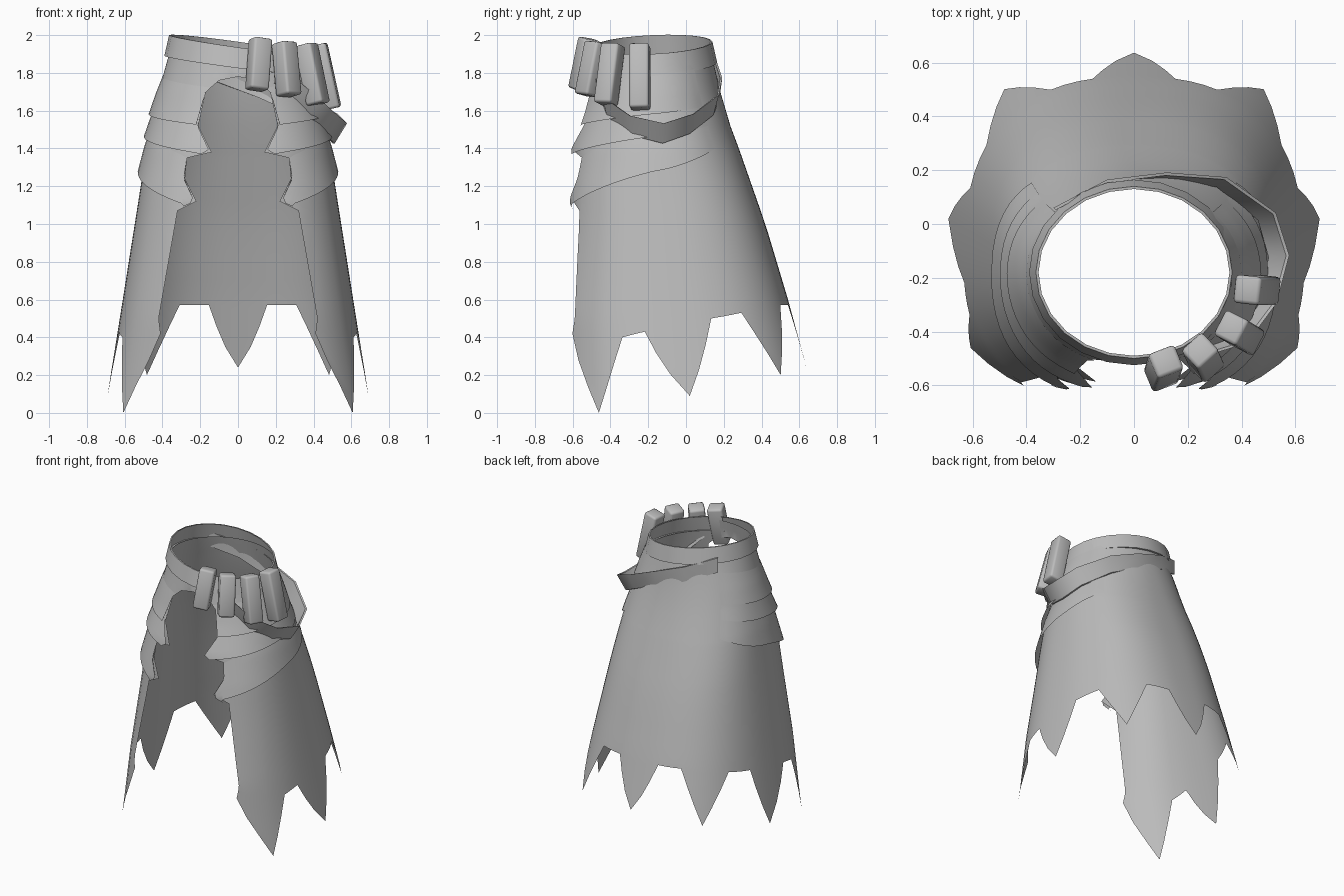
import bpy, bmesh, math
from mathutils import Vector, Matrix

if "Cube" in bpy.data.objects:
    bpy.data.objects.remove(bpy.data.objects["Cube"])

grey = bpy.data.materials.new("worn grey cloth")
grey.use_nodes = True
grey.diffuse_color = (0.5, 0.5, 0.5, 1)
grey.node_tree.nodes["Principled BSDF"].inputs["Base Color"].default_value = (0.5, 0.5, 0.5, 1)


def make_object(name, bm, mirror=False, angle=40):
    bmesh.ops.remove_doubles(bm, verts=bm.verts, dist=0.0005)
    bmesh.ops.recalc_face_normals(bm, faces=bm.faces)
    mesh = bpy.data.meshes.new(name)
    bm.to_mesh(mesh)
    bm.free()
    mesh.materials.append(grey)
    for p in mesh.polygons:
        p.use_smooth = True
    mesh.set_sharp_from_angle(angle=math.radians(angle))
    obj = bpy.data.objects.new(name, mesh)
    bpy.context.collection.objects.link(obj)
    if mirror:
        obj.modifiers.new("mirror", "MIRROR").merge_threshold = 0.002
    return obj


def sheet(rows, closed=False):
    """Quad sheet through rows of points."""
    bm = bmesh.new()
    grid = [[bm.verts.new(p) for p in row] for row in rows]
    for r0, r1 in zip(grid, grid[1:]):
        n = len(r0)
        for j in range(n if closed else n - 1):
            k = (j + 1) % n
            bm.faces.new((r0[j], r0[k], r1[k], r1[j]))
    return bm


def lerp_table(table, t):
    """Piecewise linear lookup, keys ascending."""
    if t <= table[0][0]:
        return table[0][1]
    for (a, va), (b, vb) in zip(table, table[1:]):
        if t <= b:
            return va + (vb - va) * (t - a) / (b - a)
    return table[-1][1]


# Cloth cross-section by height: half width, back and front reach
WIDTH = [(0, .705), (.1, .69), (.6, .61), (1.2, .515), (1.4, .485), (1.7, .42), (1.9, .365)]
BACK = [(0, .69), (.25, .635), (.6, .54), (1, .42), (1.4, .28), (1.6, .205), (1.9, .135)]
FRONT = [(0, -.7), (.5, -.69), (1, -.63), (1.4, -.595), (1.6, -.545), (1.9, -.495)]
CENTRE = [(.1, -.06), (1.9, -.18)]
POWER = [(1.2, 2.5), (1.85, 2.0)]

# Half width of the torn front opening by height
OPENING = [(.42, .41), (.5, .42), (1.07, .32), (1.12, .22), (1.24, .28), (1.35, .27),
           (1.38, .14), (1.52, .21), (1.7, .17), (1.76, .1), (1.78, 0)]


def opening_angle(z):
    x = lerp_table(OPENING, z)
    s = (x / lerp_table(WIDTH, z)) ** (lerp_table(POWER, z) / 2)
    return math.pi - math.asin(s)


def cloth(theta, z, off=0.0):
    """Point on the cloth; theta runs from the back (0) to the front (pi)."""
    theta = min(theta, opening_angle(z))
    cy, e = lerp_table(CENTRE, z), 2 / lerp_table(POWER, z)
    s, c = max(math.sin(theta), 0), math.cos(theta)
    reach = lerp_table(BACK, z) - cy if c > 0 else cy - lerp_table(FRONT, z)
    x = (lerp_table(WIDTH, z) + off) * s ** e if s > 1e-6 else 0
    return Vector((x, cy + math.copysign((reach + off) * abs(c) ** e, c), z))


def angle_of(x, y, z):
    cy, h = lerp_table(CENTRE, z), lerp_table(POWER, z) / 2
    d = y - cy
    reach = lerp_table(BACK, z) - cy if d > 0 else cy - lerp_table(FRONT, z)
    return math.atan2((x / lerp_table(WIDTH, z)) ** h,
                      math.copysign((abs(d) / reach) ** h, d))


# Ragged skirt: hem points from the back tip round to the front edge
HEM = [(0, .64, .24), (.155, .545, .57), (.31, .5, .57), (.46, .475, .2), (.53, .28, .53),
       (.6, .13, .5), (.69, .02, .09), (.64, -.22, .43), (.62, -.34, .4), (.59, -.45, 0),
       (.41, -.63, .42)]
hem = [(angle_of(*p), p[2]) for p in HEM]
columns = []
for (a, za), (b, zb) in zip(hem, hem[1:]):
    columns += [(a + (b - a) * i / 3, za + (zb - za) * i / 3) for i in range(3)]
last = hem[-1][0]
columns += [(last + (math.pi - last) * i / 8, .42) for i in range(9)]

levels = [1.9, 1.84] + [z for z, x in reversed(OPENING) if z > 1] + [.95, .82, .7, .6]
rows = [[cloth(t, z) for t, h in columns] for z in levels]
for i in range(1, 7):
    rows.append([cloth(t, .6 + (h - .6) * i / 6) for t, h in columns])
make_object("ragged_skirt", sheet(rows), mirror=True)

# Overlapping draped wraps that blend into the cloth towards the back
for name, front_z, back_z, height in (("upper_wrap", 1.52, 1.62, .2),
                                      ("middle_wrap", 1.37, 1.52, .2),
                                      ("lower_wrap", 1.08, 1.4, .24)):
    rows = []
    for r in range(9):
        row = []
        for i in range(25):
            f = i / 24
            theta = .85 + (math.pi - .85) * f
            z = back_z + (front_z - back_z) * min(1, f * 1.15) + height * (1 - r / 8)
            fade = min(1, f * 3)
            row.append(cloth(theta, z, .002 + .026 * fade * r / 8))
        rows.append(row)
    make_object(name, sheet(rows), mirror=True)

# Waist belt, flared and tilted down to one side
rows = []
for drop, rx, ry in ((.11, .375, .33), (.11, .39, .345), (0, .365, .32), (0, .355, .31)):
    ring = []
    for i in range(24):
        a = math.tau * i / 24
        s, c = math.sin(a), math.cos(a)
        ring.append((rx * s, -.18 + ry * c, 1.95 - .05 * s + .015 * c - drop))
    rows.append(ring)
make_object("waist_belt", sheet(rows, closed=True), angle=30)

# Loose strap hanging off one hip and rising across the back
PATH = [(.2, -.5, 1.8), (.4, -.43, 1.62), (.5, -.29, 1.52), (.545, -.12, 1.48), (.5, .03, 1.53),
        (.33, .16, 1.63), (.12, .185, 1.72), (-.1, .165, 1.8), (-.3, .06, 1.88)]
rows = []
for p in PATH:
    out = Vector((p[0], p[1] + .18, 0)).normalized()
    lean = out * (.03 * max(0, p[0]) / .5) + Vector((0, 0, .053))
    c = Vector(p)
    rows.append([c - lean, c + lean, c + lean - out * .012, c - lean - out * .012])
make_object("hanging_strap", sheet(rows, closed=True), angle=50)

# Belt pouches: bevelled blocks leaning outwards
POUCHES = [((.12, -.51, 1.98), (.1, -.565, 1.71)), ((.245, -.47, 1.96), (.27, -.525, 1.68)),
           ((.36, -.385, 1.95), (.425, -.425, 1.635)), ((.42, -.245, 1.95), (.495, -.245, 1.61))]
for i, (top, bottom) in enumerate(POUCHES):
    top, bottom = Vector(top), Vector(bottom)
    up = (top - bottom).normalized()
    out = Vector((top.x, top.y + .2, 0))
    side = up.cross(out).normalized()
    out = side.cross(up)
    frame = Matrix((side, out, up)).transposed().to_4x4()
    frame.translation = (top + bottom) / 2
    bm = bmesh.new()
    bmesh.ops.create_cube(bm, size=1)
    bmesh.ops.scale(bm, verts=bm.verts, vec=(.105, .1, (top - bottom).length))
    bmesh.ops.bevel(bm, geom=bm.edges[:], offset=.014, segments=2, affect='EDGES', profile=.5)
    bmesh.ops.transform(bm, matrix=frame, verts=bm.verts)
    make_object("belt_pouch_%d" % (i + 1), bm, angle=50)
